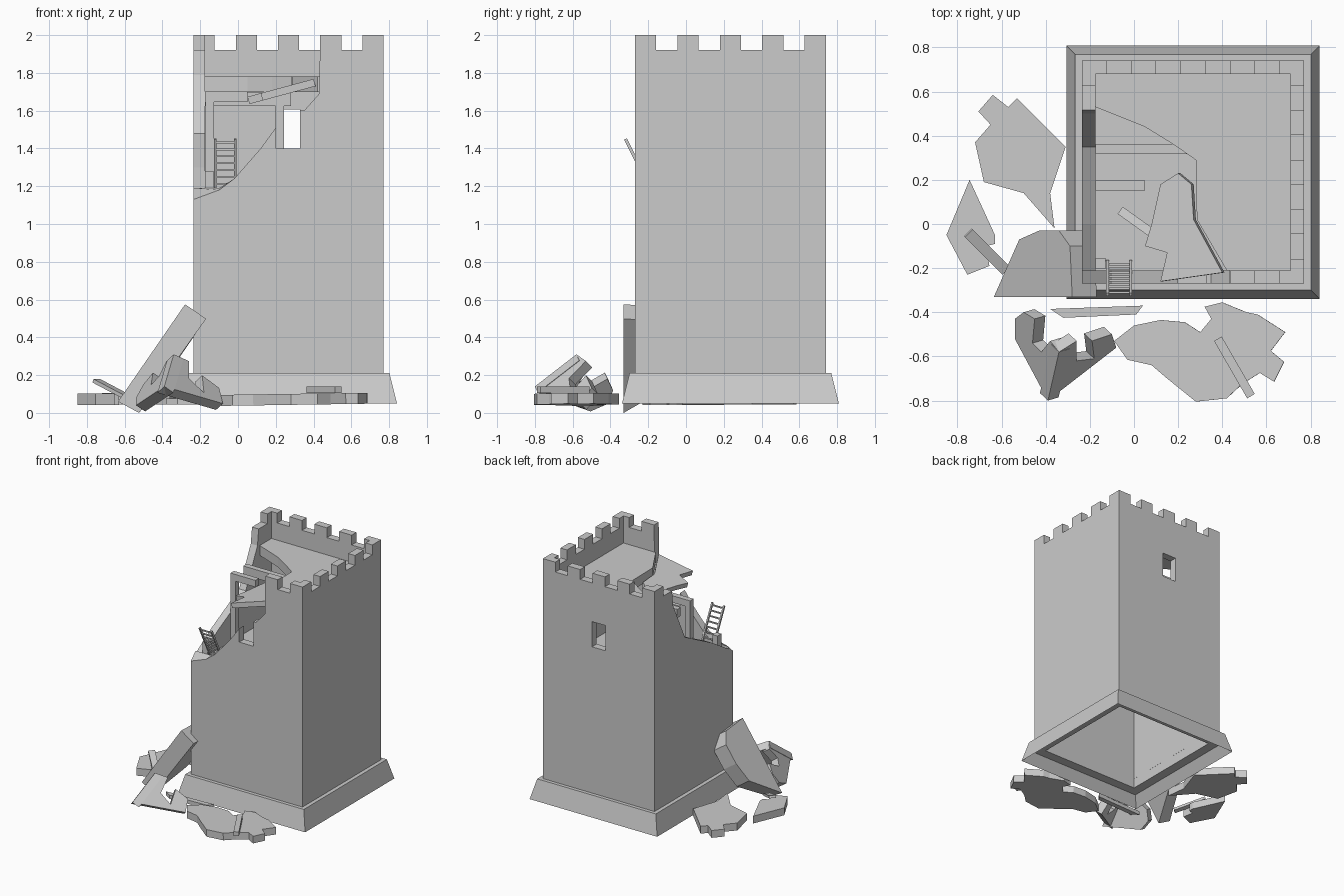
import bpy, bmesh
from mathutils import Vector

cube = bpy.data.objects.get("Cube")
if cube:
    bpy.data.objects.remove(cube, do_unlink=True)

stone = bpy.data.materials.new("grey_stone")
stone.use_nodes = True
GREY = (0.6, 0.6, 0.6, 1)
stone.diffuse_color = GREY
stone.node_tree.nodes["Principled BSDF"].inputs["Base Color"].default_value = GREY

# Tower extents
X0, X1, Y0, Y1 = -0.235, 0.77, -0.27, 0.74
WALL, TOP, NOTCH, LEDGE = 0.06, 2.0, 1.92, 0.21
FLOOR, DECK = 1.14, 1.78


def finish(name, bm):
    bmesh.ops.recalc_face_normals(bm, faces=bm.faces)
    mesh = bpy.data.meshes.new(name)
    bm.to_mesh(mesh)
    bm.free()
    mesh.materials.append(stone)
    obj = bpy.data.objects.new(name, mesh)
    bpy.context.collection.objects.link(obj)
    return obj


def prism(name, points, offset):
    """Outline in space, extruded along an offset and kept above ground."""
    bm = bmesh.new()
    a = [bm.verts.new(p) for p in points]
    b = [bm.verts.new(Vector(p) + Vector(offset)) for p in points]
    bm.faces.new(a)
    bm.faces.new(b[::-1])
    for i in range(len(a)):
        j = (i + 1) % len(a)
        bm.faces.new((a[j], a[i], b[i], b[j]))
    for v in bm.verts:
        v.co.z = max(v.co.z, 0)
    return finish(name, bm)


def slab(name, outline, z, thick, sx=0.0, sy=0.0):
    """Broken slab: plan outline on a sloped top plane; z is at its first point."""
    ox, oy = outline[0]
    pts = [(x, y, z + sx * (x - ox) + sy * (y - oy)) for x, y in outline]
    normal = Vector((-sx, -sy, 1)).normalized()
    return prism(name, pts, -normal * thick)


def bar(name, start, end, width, height):
    start, end = Vector(start), Vector(end)
    along = end - start
    side = along.cross(Vector((0, 0, 1)))
    side = (side.normalized() if side.length > 1e-5 else Vector((1, 0, 0))) * width / 2
    up = side.cross(along).normalized() * height / 2
    ring = [start + side + up, start - side + up, start - side - up, start + side - up]
    return prism(name, ring, along)


def battlements(lo, hi, first, u0, u1):
    """Nine alternating merlons and gaps, clipped to u0..u1."""
    step = (hi - lo) / 9
    pts = []
    for k in range(first, 9):
        z = NOTCH if k % 2 else TOP
        pts += [(min(max(lo + step * (k + e), u0), u1), z) for e in (0, 1)]
    return pts


# Sloped plinth, open and recessed below
bm = bmesh.new()
cx, cy = (X0 + X1) / 2, (Y0 + Y1) / 2
loops = []
for half, z in ((0.574, 0.05), (0.534, LEDGE), (0.443, LEDGE), (0.443, 0.13), (0.52, 0.13)):
    loops.append([bm.verts.new((cx + half * sx, cy + half * sy, z))
                  for sx, sy in ((-1, -1), (1, -1), (1, 1), (-1, 1))])
for i, a in enumerate(loops):
    b = loops[(i + 1) % len(loops)]
    for j in range(4):
        k = (j + 1) % 4
        bm.faces.new((a[j], a[k], b[k], b[j]))
finish("plinth", bm)

# Back wall with a window cut through it
outline = [(X1, LEDGE), (X0, LEDGE)] + battlements(X0, X1, 0, X0, X1)
back = prism("back_wall", [(x, Y1, z) for x, z in outline], (0, -WALL, 0))
cutter = prism("window_cutter", [(x, Y1 + 0.1, z) for x, z in
               ((0.205, 1.4), (0.328, 1.4), (0.328, 1.605), (0.205, 1.605))], (0, -0.3, 0))
cutter.hide_render = True
mod = back.modifiers.new("window", "BOOLEAN")
mod.object, mod.solver = cutter, "EXACT"
bpy.context.view_layer.objects.active = back
bpy.ops.object.modifier_apply(modifier="window")
bpy.data.objects.remove(cutter, do_unlink=True)

# Front wall, collapsed on one side down through its window
outline = [(X1, LEDGE), (X0, LEDGE), (X0, 1.13), (-0.1, 1.18), (-0.02, 1.24), (0.12, 1.4),
           (0.2, 1.51), (0.2, 1.4), (0.328, 1.4), (0.328, 1.6), (0.35, 1.6), (0.43, 1.69)]
outline += battlements(X0, X1, 6, X0, X1)
front = prism("front_wall", [(x, Y0, z) for x, z in outline], (0, WALL, 0))
for v in front.data.vertices:       # the break rises towards the inside
    if v.co.y > Y0 + 0.01 and v.co.x < 0 and v.co.z > 1:
        v.co.z = max(v.co.z, 1.19)

# Side walls, one whole and one broken
ya, yb = Y0 + WALL, Y1 - WALL
outline = [(yb, LEDGE), (ya, LEDGE)] + battlements(Y0, Y1, 0, ya, yb)
prism("whole_side_wall", [(X1, y, z) for y, z in outline], (-WALL, 0, 0))
outline = [(yb, LEDGE), (ya, LEDGE), (ya, 1.17), (0.0, 1.3), (0.35, 1.48), (0.5, 1.79)]
outline += battlements(Y0, Y1, 7, ya, yb)
prism("broken_side_wall", [(X0, y, z) for y, z in outline], (WALL, 0, 0))

# Inner floor, broken roof deck and the piece that sagged from it
xa, xb = X0 + WALL, X1 - WALL
g = 0.02
slab("inner_floor", [(xa - g, ya - g), (xb + g, ya - g), (xb + g, yb + g), (xa - g, yb + g)],
     FLOOR, 0.05)
slab("roof_deck", [(xa, yb), (xb, yb), (xb, ya), (0.42, ya), (0.285, 0.02), (0.28, 0.29),
                   (0.18, 0.36), (0.05, 0.44), (xa, 0.53)], DECK, 0.08)
slab("sagging_deck", [(0.4, -0.22), (0.27, 0.02), (0.26, 0.18), (0.2, 0.23), (0.12, 0.18),
                      (0.08, 0), (0.05, -0.1), (0.15, -0.13), (0.12, -0.26)],
     1.768, 0.04, sx=0.27)

# Roof beams, posts and a fallen plank
bar("long_roof_beam", (xa, 0.34, 1.66), (0.28, 0.34, 1.66), 0.045, 0.07)
bar("short_roof_beam", (xa, 0.175, 1.673), (0.05, 0.175, 1.673), 0.045, 0.055)
bar("side_post", (-0.15, 0.175, FLOOR), (-0.15, 0.175, 1.65), 0.045, 0.045)
bar("corner_stub", (-0.152, -0.18, FLOOR), (-0.152, -0.18, 1.28), 0.045, 0.05)
bar("window_post", (0.222, 0.34, FLOOR), (0.222, 0.34, 1.64), 0.045, 0.045)
bar("inner_plank", (-0.06, 0.06, 1.17), (0.08, -0.04, 1.23), 0.04, 0.02)

# Ladder leaning out of the breach
foot, head = Vector((0, -0.17, 1.15)), Vector((0, -0.32, 1.45))
for x in (-0.12, -0.015):
    side = Vector((x, 0, 0))
    bar("ladder_rail", foot + side, head + side, 0.012, 0.016)
for i in range(8):
    p = foot.lerp(head, (i + 0.7) / 8.2)
    bar("ladder_rung", p + Vector((-0.12, 0, 0)), p + Vector((-0.015, 0, 0)), 0.01, 0.01)

# Thick wall chunk leaning on the plinth
slab("leaning_chunk", [(-0.635, -0.33), (-0.28, -0.33), (-0.29, -0.1), (-0.34, -0.03),
                       (-0.43, -0.03), (-0.52, -0.07)], 0.06, 0.135, sx=1.45)

# Flat slabs on the ground
slab("side_slab", [(-0.64, 0.585), (-0.57, 0.53), (-0.53, 0.57), (-0.31, 0.35), (-0.38, 0.14),
                   (-0.36, -0.02), (-0.5, 0.14), (-0.68, 0.19), (-0.72, 0.37),
                   (-0.65, 0.45), (-0.705, 0.51)], 0.105, 0.06)
slab("outer_slab", [(-0.745, 0.2), (-0.63, -0.05), (-0.63, -0.09), (-0.67, -0.1),
                    (-0.655, -0.19), (-0.755, -0.23), (-0.85, -0.05)], 0.103, 0.06)
slab("front_slab", [(-0.09, -0.53), (0, -0.46), (0.12, -0.435), (0.23, -0.445), (0.3, -0.49),
                    (0.35, -0.43), (0.32, -0.375), (0.4, -0.355), (0.51, -0.4), (0.56, -0.41),
                    (0.685, -0.49), (0.62, -0.575), (0.68, -0.625), (0.635, -0.715),
                    (0.57, -0.675), (0.49, -0.725), (0.42, -0.79), (0.28, -0.805),
                    (0.15, -0.7), (0.08, -0.64), (-0.03, -0.615)], 0.095, 0.058, sx=0.015)
slab("thin_splinter", [(-0.38, -0.385), (0.04, -0.37), (0.01, -0.41), (-0.32, -0.425)],
     0.075, 0.03)

# Loose planks on the rubble
bar("side_plank", (-0.75, -0.04, 0.17), (-0.58, -0.21, 0.08), 0.05, 0.02)
bar("front_plank", (0.38, -0.52, 0.122), (0.53, -0.78, 0.122), 0.04, 0.035)

# Fallen parapet corner, ridge upward, with its merlons
tip = (-0.39, -0.8)
slab("fallen_parapet_left", [tip, (-0.34, -0.58), (-0.38, -0.53), (-0.42, -0.58), (-0.46, -0.54),
                             (-0.45, -0.43), (-0.5, -0.4), (-0.54, -0.43), (-0.54, -0.52)],
     0.14, 0.06, sx=1.48, sy=0.437)
slab("fallen_parapet_right", [tip, (-0.08, -0.56), (-0.1, -0.5), (-0.19, -0.53), (-0.18, -0.61),
                              (-0.26, -0.62), (-0.26, -0.53), (-0.34, -0.58)],
     0.14, 0.06, sx=-1.08, sy=1.018)
